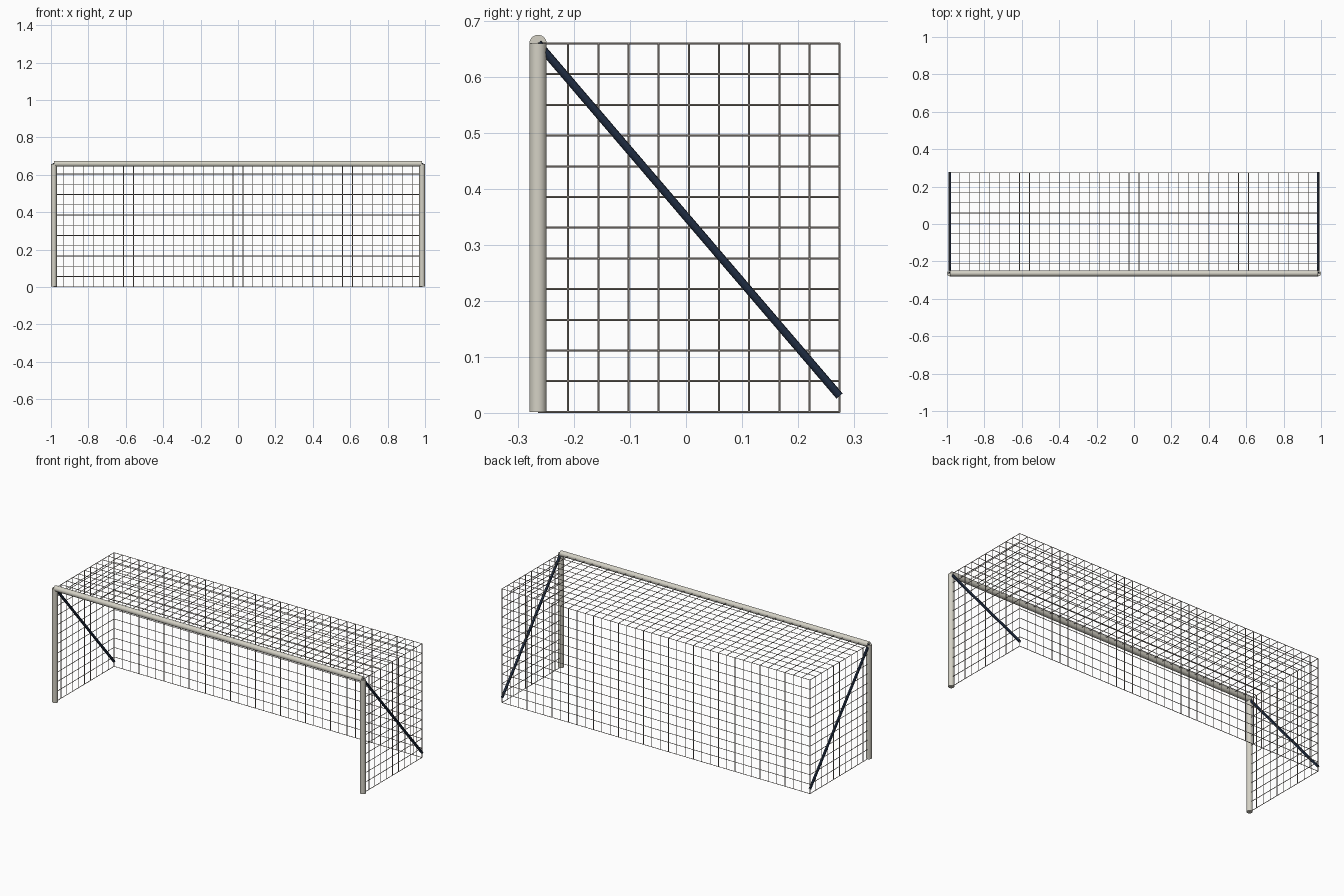
import bpy
import bmesh
from mathutils import Vector

if "Cube" in bpy.data.objects:
    bpy.data.objects.remove(bpy.data.objects["Cube"], do_unlink=True)

HALF_W, FRONT, BACK, HEIGHT = 0.9845, -0.264, 0.274, 0.659
POST_R, BRACE_R, CORD_R = 0.0155, 0.0072, 0.0018


def material(name, color):
    mat = bpy.data.materials.new(name)
    mat.use_nodes = True
    mat.diffuse_color = (*color, 1)
    mat.node_tree.nodes["Principled BSDF"].inputs["Base Color"].default_value = (*color, 1)
    return mat


POST_MAT = material("off white paint", (0.66, 0.64, 0.56))
BRACE_MAT = material("navy paint", (0.014, 0.026, 0.055))
NET_MAT = material("pale grey cord", (0.45, 0.405, 0.36))


def add_rod(bm, start, end, radius, sides):
    """Add a capped straight rod between two points."""
    start, end = Vector(start), Vector(end)
    axis = end - start
    made = bmesh.ops.create_cone(bm, cap_ends=True, segments=sides, radius1=radius,
                                 radius2=radius, depth=axis.length)
    turn = axis.to_track_quat("Z", "Y").to_matrix().to_4x4()
    bmesh.ops.transform(bm, matrix=turn, verts=made["verts"])
    bmesh.ops.translate(bm, vec=(start + end) / 2, verts=made["verts"])


def rods(name, segments, radius, sides, mat, smooth=True):
    """Make one object out of a list of rods."""
    bm = bmesh.new()
    for start, end in segments:
        add_rod(bm, start, end, radius, sides)
    mesh = bpy.data.meshes.new(name)
    bm.to_mesh(mesh)
    bm.free()
    mesh.materials.append(mat)
    obj = bpy.data.objects.new(name, mesh)
    bpy.context.collection.objects.link(obj)
    if smooth:
        bpy.ops.object.select_all(action="DESELECT")
        obj.select_set(True)
        bpy.context.view_layer.objects.active = obj
        bpy.ops.object.shade_smooth_by_angle()


def net_panel(name, origin, u, v, cells_u, cells_v):
    """Make a rectangular net spanned by the edge vectors u and v."""
    o, u, v = Vector(origin), Vector(u), Vector(v)
    cords = [(o + u * i / cells_u, o + u * i / cells_u + v) for i in range(cells_u + 1)]
    cords += [(o + v * j / cells_v, o + v * j / cells_v + u) for j in range(cells_v + 1)]
    rods(name, cords, CORD_R, 6, NET_MAT, smooth=False)


# Frame
rods("crossbar", [((-HALF_W, FRONT, HEIGHT), (HALF_W, FRONT, HEIGHT))], POST_R, 24, POST_MAT)
floor = CORD_R
width, depth, rise = (2 * HALF_W, 0, 0), (0, BACK - FRONT, 0), (0, 0, HEIGHT - floor)

# Posts, braces and side nets
for side, sign in (("left", 1), ("right", -1)):
    x = sign * HALF_W
    rods(side + "_post", [((x, FRONT, 0.002), (x, FRONT, HEIGHT))], POST_R, 24, POST_MAT)
    rods(side + "_brace", [((x, FRONT, HEIGHT), (x, BACK, 0.03))], BRACE_R, 12, BRACE_MAT)
    net_panel(side + "_net", (x, FRONT, floor), depth, rise, 10, 12)

# Back and top nets
net_panel("back_net", (-HALF_W, BACK, floor), width, rise, 37, 12)
net_panel("top_net", (-HALF_W, FRONT, HEIGHT), width, depth, 37, 10)
